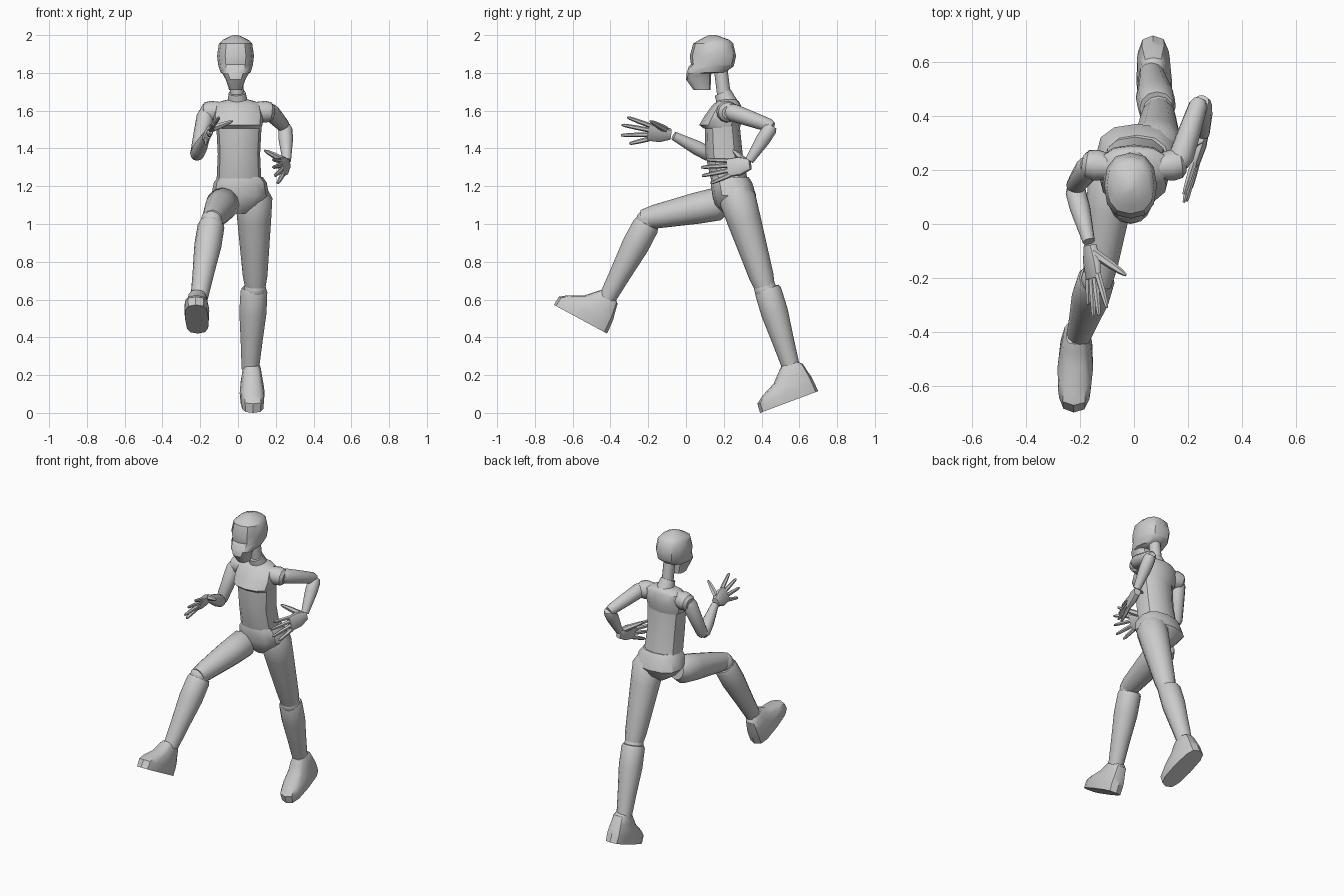
import bpy, bmesh
from math import cos, sin, pi, copysign
from mathutils import Vector as V

if "Cube" in bpy.data.objects:
    bpy.data.objects.remove(bpy.data.objects["Cube"])


def loft(name, rings, n=12, p=2.0, smooth=35):
    """Skin closed superellipse rings given as (centre, half axis, half axis)."""
    bm = bmesh.new()
    loops = []
    for c, u, v in rings:
        loop = []
        for i in range(n):
            a = 2 * pi * i / n
            ca = copysign(abs(cos(a)) ** (2 / p), cos(a)) if abs(cos(a)) > 1e-6 else 0
            sa = copysign(abs(sin(a)) ** (2 / p), sin(a)) if abs(sin(a)) > 1e-6 else 0
            loop.append(bm.verts.new(V(c) + V(u) * ca + V(v) * sa))
        loops.append(loop)
    for a, b in zip(loops, loops[1:]):
        for i in range(n):
            j = (i + 1) % n
            bm.faces.new((a[i], a[j], b[j], b[i]))
    bm.faces.new(loops[0])
    bm.faces.new(loops[-1])
    bmesh.ops.recalc_face_normals(bm, faces=bm.faces)
    me = bpy.data.meshes.new(name)
    bm.to_mesh(me)
    bm.free()
    ob = bpy.data.objects.new(name, me)
    bpy.context.collection.objects.link(ob)
    bpy.context.view_layer.objects.active = ob
    ob.select_set(True)
    bpy.ops.object.shade_smooth_by_angle(angle=smooth * pi / 180)
    ob.select_set(False)
    return ob


def body(name, layers, cx=0.0, n=12, p=2.4):
    """Horizontal layers: (z, front y, back y, half width)."""
    return loft(name, [((cx, (f + b) / 2, z), (w, 0, 0), (0, (b - f) / 2, 0))
                       for z, f, b, w in layers], n, p)


def limb(name, a, b, prof, n=12):
    """Tapered segment from a to b; prof holds (fraction along, radius)."""
    a, b = V(a), V(b)
    d = (b - a).normalized()
    u = d.cross(V((1, 0, 0))).normalized()
    v = d.cross(u)
    return loft(name, [(a.lerp(b, t), u * r, v * r) for t, r in prof], n)


def ball(name, c, r):
    limb(name, V(c) - V((0, 0, r)), V(c) + V((0, 0, r)),
         [((1 - cos(pi * k / 6)) / 2, max(r * sin(pi * k / 6), 0.003)) for k in range(7)])


def hand(side, wrist, tips, thumb):
    """Flat palm, four spread fingers from index to little, and a thumb."""
    w = V(wrist)
    tips = [V(t) for t in tips]
    mean = sum(tips, V()) / 4
    d = (mean - w).normalized()
    s = tips[0] - tips[3]
    s = (s - d * s.dot(d)).normalized()
    nrm = d.cross(s)
    k = w.lerp(mean, 0.5)
    loft(side + "_palm", [(w, s * .028, nrm * .02), (w.lerp(k, .45), s * .05, nrm * .022),
                          (k, s * .05, nrm * .014)], 12, 3)
    for i, t in enumerate(tips):
        limb(f"{side}_finger_{i + 1}", k + s * (.039 - .026 * i) - d * .01, t,
             [(0, .013), (.5, .012), (.9, .009), (1, .005)], 6)
    base = w.lerp(k, .25) + s * .025
    limb(side + "_thumb", base, thumb, [(0, .019), (.5, .016), (.85, .011), (1, .005)], 6)


def foot(name, x, heel, toe, splay):
    """Shoe made of layers stacked along the normal of the sole."""
    h, t = V((x, *heel)), V((x + splay, *toe))
    d = t - h
    length = d.length
    d.normalize()
    up = V((1, 0, 0)).cross(d) * -1
    up.normalize()
    if up.z < 0:
        up = -up
    across = up.cross(d).normalized()
    layers = [(0, 0, 1, .062), (.05, .01, .99, .066), (.08, .02, .87, .063),
              (.12, .05, .63, .055), (.165, .08, .50, .048), (.19, .17, .42, .036)]
    loft(name, [(h + d * length * (a + b) / 2 + up * z, across * w, d * length * (b - a) / 2)
                for z, a, b, w in layers], 12, 3)


# Head: cranium with jaw below the front half
body("head", [(1.71, .04, .13, .034), (1.765, .0, .132, .052), (1.797, .003, .134, .07),
              (1.803, .005, .21, .08), (1.835, .015, .252, .09), (1.845, .026, .255, .092),
              (1.89, .02, .265, .098), (1.955, .038, .25, .088), (1.975, .07, .23, .068),
              (2.0, .12, .16, .015)], -.013)

# Neck in two segments
limb("neck_lower", (0, .225, 1.62), (-.005, .195, 1.695), [(0, .06), (.5, .052), (1, .045)])
limb("neck_upper", (-.005, .20, 1.69), (-.008, .185, 1.81), [(0, .036), (1, .036)])

# Trunk
body("chest", [(1.505, .095, .285, .122), (1.525, .07, .29, .13), (1.575, .10, .295, .135),
               (1.63, .14, .29, .125), (1.65, .165, .28, .09), (1.66, .19, .265, .05)])
body("abdomen", [(1.52, .1, .285, .12), (1.37, .103, .30, .112), (1.24, .13, .325, .118)], .005)
body("pelvis", [(1.25, .135, .33, .118), (1.22, .13, .35, .14), (1.15, .14, .372, .153),
                (1.10, .155, .345, .11), (1.055, .20, .29, .04)], .012)

# Shoulder pads
for side, s in (("right", -1), ("left", 1)):
    limb(side + "_shoulder", (s * .08, .21, 1.60), (s * .19, .225, 1.59),
         [(0, .045), (.55, .058), (.85, .052), (1, .034)])

# Right arm, swung forward
arm = [(0, .036), (.12, .047), (.5, .042), (.92, .035), (1, .025)]
fore = [(0, .028), (.1, .038), (.4, .038), (1, .023)]
limb("right_upper_arm", (-.165, .215, 1.60), (-.222, .135, 1.355), arm)
limb("right_forearm", (-.222, .14, 1.36), (-.168, -.065, 1.467), fore)
hand("right", (-.163, -.08, 1.475),
     [(-.10, -.31, 1.565), (-.13, -.34, 1.525), (-.15, -.345, 1.47), (-.17, -.30, 1.425)],
     (-.03, -.19, 1.545))

# Left arm, swung back
limb("left_upper_arm", (.165, .22, 1.60), (.245, .46, 1.515), arm)
limb("left_forearm", (.25, .455, 1.52), (.258, .335, 1.335), fore)
hand("left", (.258, .34, 1.315),
     [(.185, .11, 1.34), (.185, .08, 1.30), (.195, .085, 1.255), (.21, .13, 1.215)],
     (.14, .25, 1.39))

# Legs
thigh = [(0, .06), (.1, .088), (.35, .083), (.85, .063), (1, .05)]
shin = [(0, .064), (.04, .071), (.3, .072), (.65, .058), (1, .046)]
limb("right_thigh", (-.075, .21, 1.115), (-.135, -.23, 1.025), thigh)
ball("right_knee", (-.137, -.205, 1.02), .06)
limb("right_shin", (-.14, -.205, 1.005), (-.205, -.415, .61), shin)
foot("right_foot", -.212, (-.418, .42), (-.70, .572), -.012)

limb("left_thigh", (.083, .255, 1.19), (.092, .425, .64),
     [(0, .07), (.1, .098), (.3, .09), (.85, .065), (1, .05)])
ball("left_knee", (.09, .42, .655), .06)
limb("left_shin", (.085, .43, .66), (.065, .56, .23), shin)
foot("left_foot", .07, (.70, .115), (.392, .0), .01)
